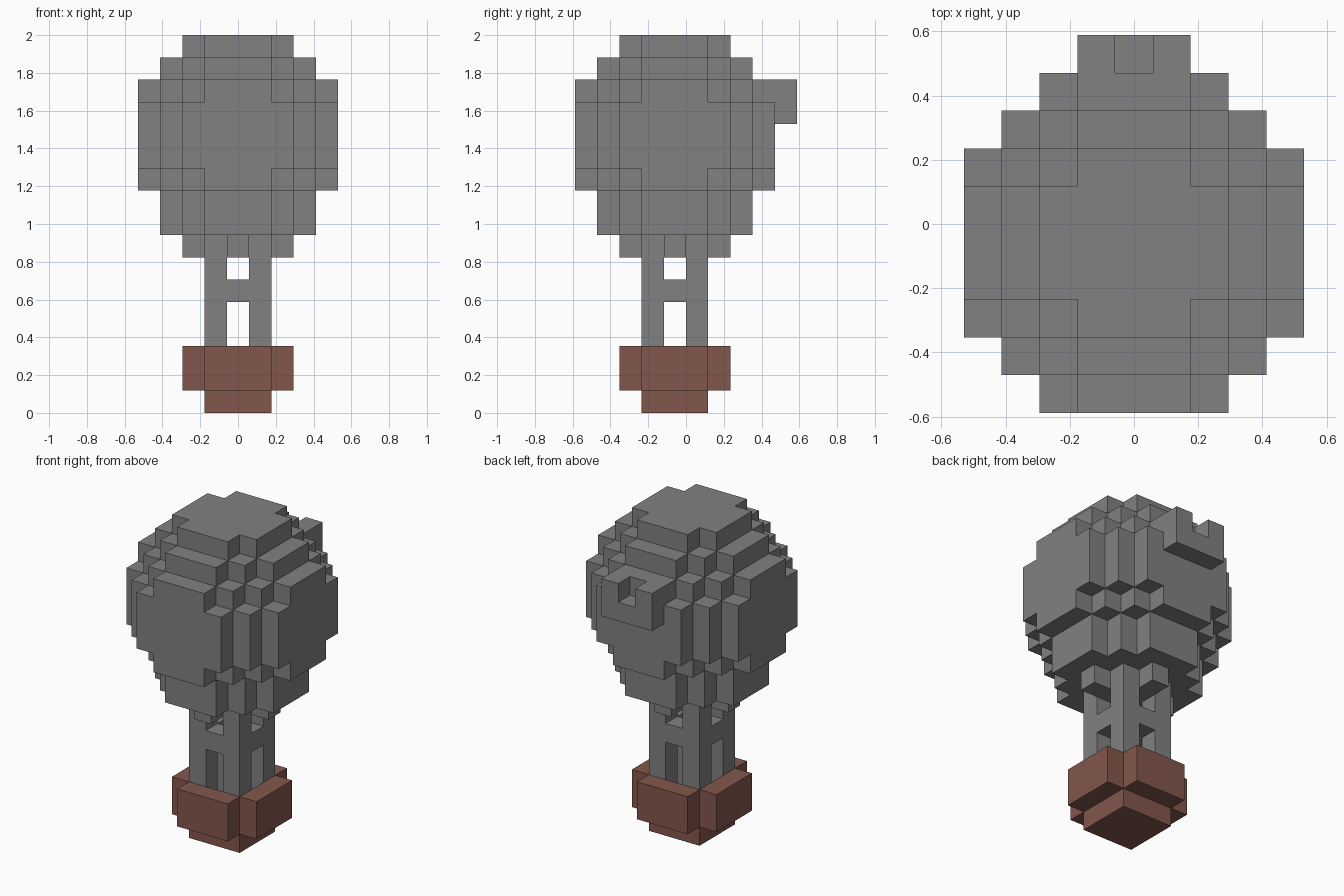
import bpy, bmesh, math
from mathutils import Vector

cube = bpy.data.objects.get("Cube")
if cube:
    bpy.data.objects.remove(cube, do_unlink=True)

UNIT = 2 / 17        # edge length of one block
Y_SHIFT = -0.5       # blocks; balances the vent on the back


def make_material(name, rgb):
    mat = bpy.data.materials.new(name)
    mat.use_nodes = True
    colour = (*rgb, 1)
    mat.diffuse_color = colour
    bsdf = mat.node_tree.nodes["Principled BSDF"]
    bsdf.inputs["Base Color"].default_value = colour
    bsdf.inputs["Roughness"].default_value = 0.9
    return mat


grey = make_material("grey", (0.22, 0.22, 0.22))
brown = make_material("brown", (0.225, 0.095, 0.072))


def block_object(name, cells, mat):
    """Skin a set of (x, y, layer) blocks, keeping only the outer faces."""
    cells = set(cells)
    bm = bmesh.new()
    verts = {}

    def corner(p):
        key = tuple(round(2 * c) for c in p)
        if key not in verts:
            verts[key] = bm.verts.new(
                (p.x * UNIT, (p.y + Y_SHIFT) * UNIT, (p.z + 0.5) * UNIT))
        return verts[key]

    axes = [Vector(a) for a in ((1, 0, 0), (0, 1, 0), (0, 0, 1))]
    for cell in cells:
        centre = Vector(cell)
        for i in range(3):
            for sign in (1, -1):
                n = axes[i] * sign
                if tuple(int(c) for c in centre + n) in cells:
                    continue
                u, v = axes[(i + 1) % 3], axes[(i + 2) % 3] * sign
                bm.faces.new([corner(centre + (n + a * u + b * v) / 2)
                              for a, b in ((-1, -1), (1, -1), (1, 1), (-1, 1))])
    # merge flat regions into single faces
    bmesh.ops.dissolve_limit(bm, angle_limit=math.radians(1),
                             verts=bm.verts[:], edges=bm.edges[:])
    mesh = bpy.data.meshes.new(name)
    bm.to_mesh(mesh)
    bm.free()
    mesh.materials.append(mat)
    obj = bpy.data.objects.new(name, mesh)
    bpy.context.collection.objects.link(obj)
    return obj


def grid(r):
    return [(x, y) for x in range(-r, r + 1) for y in range(-r, r + 1)]


# Balloon envelope: a blocky ball, its lowest slice as wide as the one above
envelope = []
for layer in range(8, 17):
    dz = max(layer - 12, -3)
    envelope += [(x, y, layer) for x, y in grid(4)
                 if x * x + y * y + dz * dz <= 21]
block_object("envelope", envelope, grey)

# Vent: U-shaped bracket on the back of the envelope
vent = [(x, 5, 13) for x in (-1, 0, 1)] + [(x, 5, 14) for x in (-1, 1)]
block_object("vent", vent, grey)

# Ropes: four corner posts, a tie ring, and a collar with one-block arms
ropes = [(x, y, k) for k in range(1, 7) for x in (-1, 1) for y in (-1, 1)]
ropes += [(x, y, 5) for x, y in grid(1) if (x, y) != (0, 0)]
ropes += [(x, y, 7) for x, y in grid(2)
          if max(abs(x), abs(y)) < 2 or x * y == 0]
block_object("ropes", ropes, grey)

# Basket: square floor with a wall block on each side, open inside
basket = [(x, y, 0) for x, y in grid(1)]
basket += [(x, y, k) for k in (1, 2) for x, y in grid(2)
           if max(abs(x), abs(y)) == 2 and abs(x * y) < 4]
block_object("basket", basket, brown)
